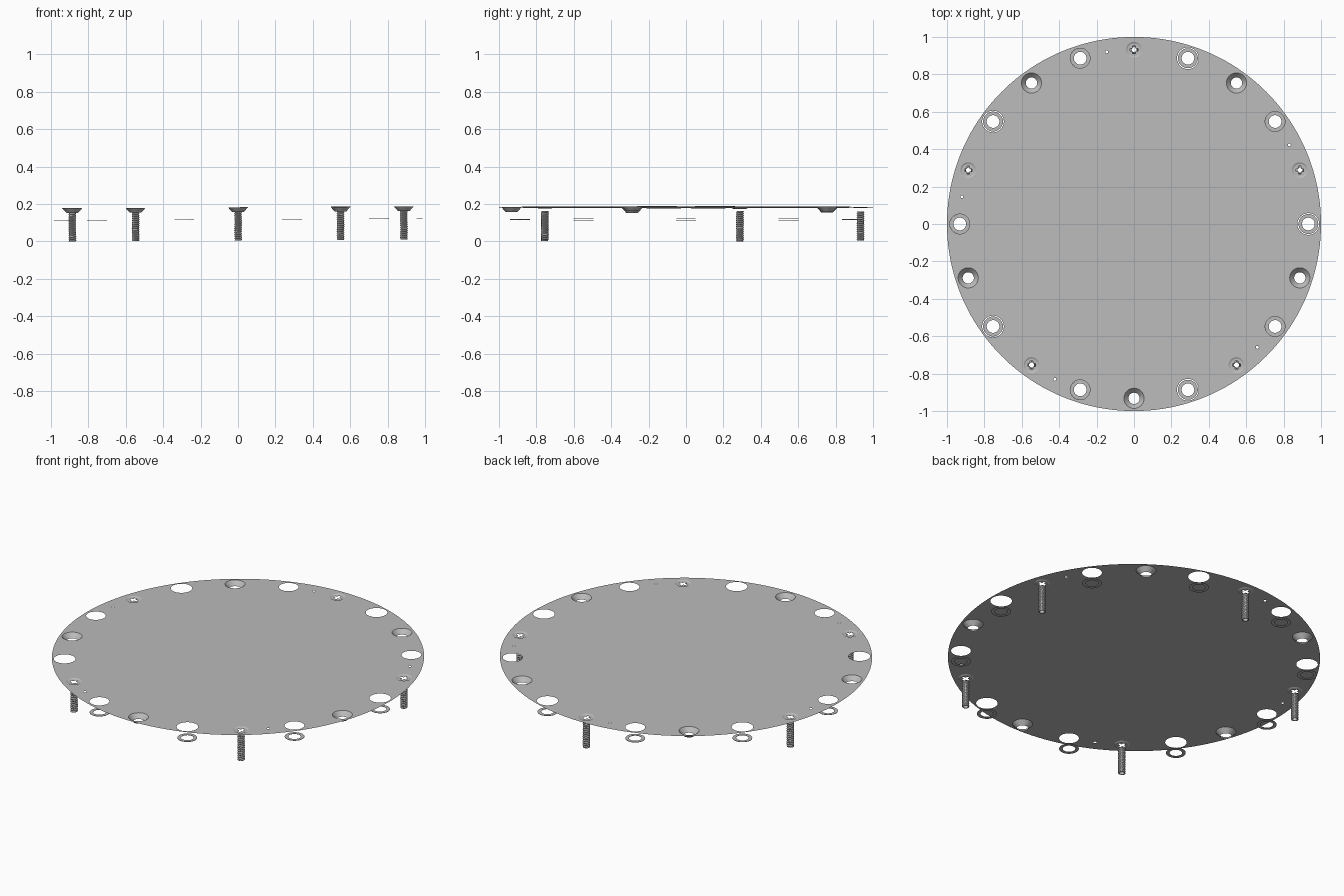
import bpy, bmesh, math
from mathutils import Matrix

if "Cube" in bpy.data.objects:
    bpy.data.objects.remove(bpy.data.objects["Cube"])

TAU = math.tau
R_BOLT = 0.932                      # bolt circle radius
TILT = Matrix.Translation((0, 0, 0.1825)) @ Matrix.Rotation(-0.0055, 4, 'Y')

steel = bpy.data.materials.new("grey steel")
steel.use_nodes = True
GREY = (0.5, 0.5, 0.5, 1)
steel.diffuse_color = GREY
steel.node_tree.nodes["Principled BSDF"].inputs["Base Color"].default_value = GREY


def polar(r, deg, z=0):
    a = math.radians(deg)
    return (r * math.cos(a), r * math.sin(a), z)


def finish(name, bm, place=Matrix(), smooth=True):
    me = bpy.data.meshes.new(name)
    bm.to_mesh(me)
    bm.free()
    me.materials.append(steel)
    ob = bpy.data.objects.new(name, me)
    bpy.context.collection.objects.link(ob)
    ob.matrix_world = TILT @ place
    if smooth:
        bpy.ops.object.select_all(action='DESELECT')
        ob.select_set(True)
        bpy.context.view_layer.objects.active = ob
        bpy.ops.object.shade_smooth_by_angle(angle=math.radians(35))
    return ob


def loop(bm, points):
    vs = [bm.verts.new(p) for p in points]
    return [bm.edges.new((v, vs[(i + 1) % len(vs)])) for i, v in enumerate(vs)]


def circle(r, n, centre=(0, 0, 0)):
    return [(centre[0] + r * math.cos(TAU * i / n),
             centre[1] + r * math.sin(TAU * i / n), centre[2]) for i in range(n)]


def sheet(bm, loops):
    """Flat sheet: first loop is the outline, the others are holes."""
    edges = [e for pts in loops for e in loop(bm, pts)]
    bmesh.ops.triangle_fill(bm, use_beauty=True, edges=edges, normal=(0, 0, 1))
    for f in bm.faces:
        f.normal_update()
        if f.normal.z < 0:
            f.normal_flip()


def skin(bm, rings):
    """Join rings of equal length with quads."""
    rows = [[bm.verts.new(p) for p in ring] for ring in rings]
    for a, b in zip(rows, rows[1:]):
        for i in range(len(a)):
            j = (i + 1) % len(a)
            bm.faces.new((a[i], a[j], b[j], b[i]))


def cross(arm, half, z=0):
    pts = []
    for k in range(4):
        c, s = round(math.cos(k * TAU / 4)), round(math.sin(k * TAU / 4))
        for x, y in ((arm, -half), (arm, half), (half, half)):
            pts.append((x * c - y * s, x * s + y * c, z))
    return pts


# Pattern repeated five times around the rim
screw_at = [18 + 72 * k for k in range(5)]
sink_at = [54 + 72 * k for k in range(5)]
wide_at = [72 * k for k in range(5)]
snug_at = [36 + 72 * k for k in range(5)]
pin_at = [27 + 72 * k for k in range(5)]

# Cover plate with all its holes
holes = [(screw_at, 0.042, 32), (sink_at, 0.054, 40), (wide_at, 0.058, 40),
         (snug_at, 0.053, 40), (pin_at, 0.008, 12)]
loops = [circle(1, 160)]
for angles, r, n in holes:
    loops += [circle(r, n, polar(R_BOLT, a)) for a in angles]
bm = bmesh.new()
sheet(bm, loops)
finish("cover_plate", bm, smooth=False)

# Countersunk seats
for a in sink_at:
    bm = bmesh.new()
    skin(bm, [circle(0.030, 40, (0, 0, -0.026)), circle(0.054, 40)])
    bmesh.ops.reverse_faces(bm, faces=bm.faces[:])
    finish("countersink", bm, Matrix.Translation(polar(R_BOLT, a)))

# Loose washers below the large holes
for a in wide_at + snug_at:
    bm = bmesh.new()
    skin(bm, [circle(r, 40, (0, 0, z)) for r, z in
              ((0.034, 0), (0.053, 0), (0.053, -0.002), (0.034, -0.002), (0.034, 0))])
    bmesh.ops.remove_doubles(bm, verts=bm.verts[:], dist=1e-5)
    bmesh.ops.recalc_face_normals(bm, faces=bm.faces[:])
    finish("washer", bm, Matrix.Translation(polar(R_BOLT, a, -0.064)))

# Screws: head with a cross slot, and a threaded hollow shaft
TOP, BOTTOM, TURNS, STEPS, SEG = -0.024, -0.1775, 14, 4, 20
for a in screw_at:
    place = Matrix.Translation(polar(R_BOLT, a))
    bm = bmesh.new()
    skin(bm, [circle(0.034, 32, (0, 0, -0.004)), circle(0.042, 32)])
    bmesh.ops.reverse_faces(bm, faces=bm.faces[:])
    sheet(bm, [circle(0.034, 32, (0, 0, -0.004)), cross(0.021, 0.007, -0.004)])
    bmesh.ops.remove_doubles(bm, verts=bm.verts[:], dist=1e-5)
    finish("screw_head", bm, place, smooth=False)

    bm = bmesh.new()
    rings = [circle(0.014, SEG, (0, 0, BOTTOM))]
    total = TURNS * STEPS
    for k in range(total + 1):
        z = BOTTOM + (TOP - BOTTOM) * k / total
        ring = []
        for i in range(SEG):
            phase = (k / STEPS - i / SEG) % 1
            r = 0.0165 + 0.0045 * (1 - abs(2 * phase - 1))
            ring.append((r * math.cos(TAU * i / SEG), r * math.sin(TAU * i / SEG), z))
        rings.append(ring)
    rings += [circle(0.014, SEG, (0, 0, TOP)), circle(0.014, SEG, (0, 0, BOTTOM))]
    skin(bm, rings)
    bmesh.ops.remove_doubles(bm, verts=bm.verts[:], dist=1e-5)
    bmesh.ops.recalc_face_normals(bm, faces=bm.faces[:])
    finish("screw_shaft", bm, place)
